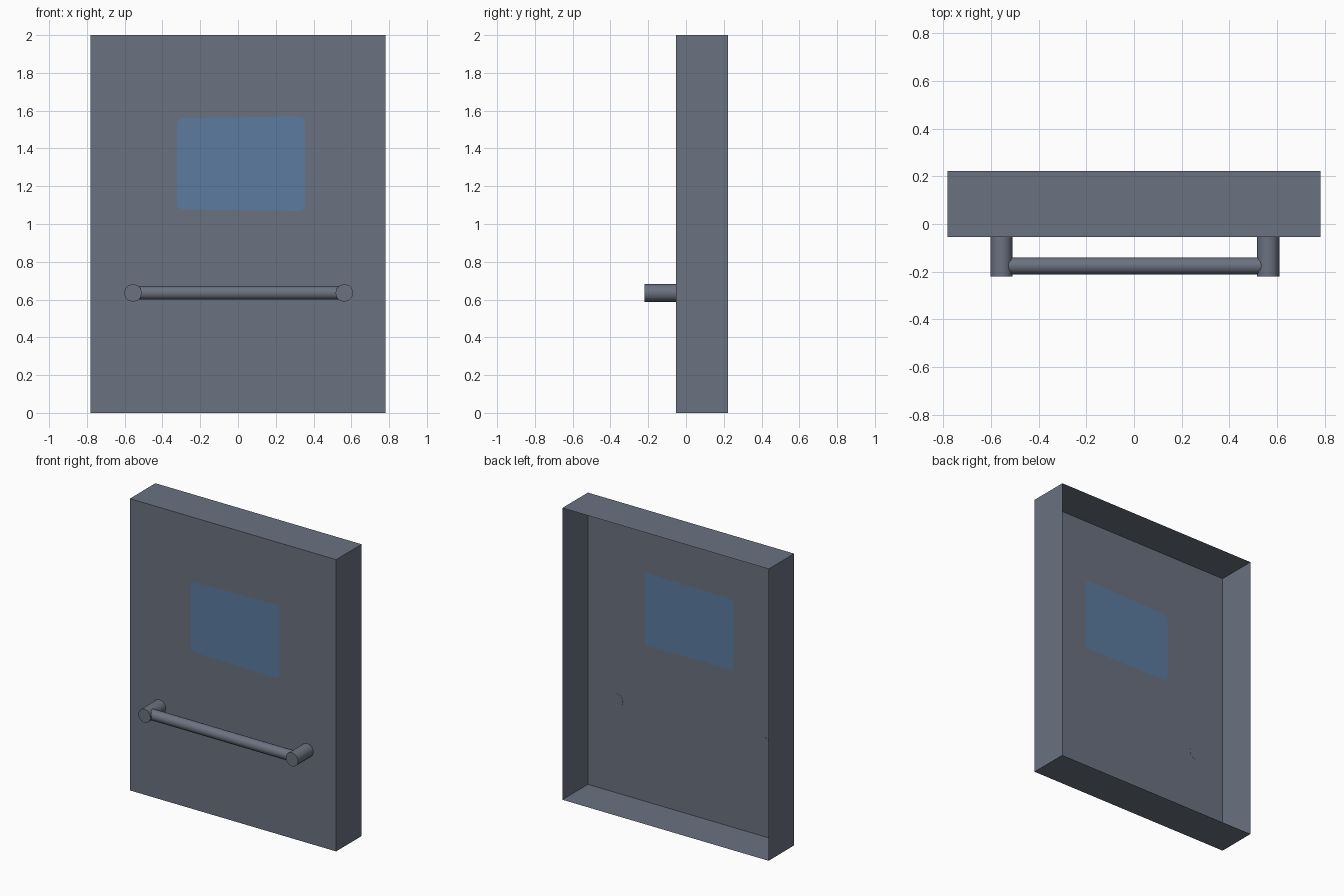
import bpy, bmesh, math
from mathutils import Vector

if "Cube" in bpy.data.objects:
    bpy.data.objects.remove(bpy.data.objects["Cube"])

HALF_W, HEIGHT = 0.782, 2.0
FRONT, BACK = -0.054, 0.222
HANDLE_Z = 0.635


def material(name, rgb):
    m = bpy.data.materials.new(name)
    m.diffuse_color = (*rgb, 1)
    m.use_nodes = True
    m.node_tree.nodes["Principled BSDF"].inputs["Base Color"].default_value = m.diffuse_color
    return m


grey = material("slate_grey", (0.147, 0.168, 0.216))
blue = material("glass_blue", (0.105, 0.198, 0.347))


def rounded_outline(corners, r, steps=4):
    """Points of a polygon with softened corners (x, z)."""
    pts = []
    n = len(corners)
    for i, c in enumerate(corners):
        c = Vector(c)
        a = c + (Vector(corners[i - 1]) - c).normalized() * r
        b = c + (Vector(corners[(i + 1) % n]) - c).normalized() * r
        for k in range(steps + 1):
            t = k / steps
            pts.append(a * (1 - t) ** 2 + c * 2 * t * (1 - t) + b * t * t)
    return pts


def ring(bm, pts, y):
    verts = [bm.verts.new((p[0], y, p[1])) for p in pts]
    edges = [bm.edges.new((verts[i - 1], verts[i])) for i in range(len(verts))]
    return verts, edges


# Door panel: thin sheet, open at the back, with the window cut into the front
bm = bmesh.new()
rect = [(-HALF_W, 0), (HALF_W, 0), (HALF_W, HEIGHT), (-HALF_W, HEIGHT)]
pane = [(-0.322, 1.077), (0.354, 1.069), (0.354, 1.57), (-0.322, 1.56)]
outer, outer_edges = ring(bm, rect, FRONT)
inner, inner_edges = ring(bm, rounded_outline(pane, 0.035), FRONT)
bmesh.ops.triangle_fill(bm, edges=outer_edges + inner_edges,
                        use_beauty=True, normal=(0, -1, 0))
for f in bm.faces:
    f.normal_update()
    if f.normal.y > 0:
        f.normal_flip()
window = bm.faces.new(inner)
window.material_index = 1

# Side walls, running back from the front sheet
rear = [bm.verts.new((x, BACK, z)) for x, z in rect]
for i in range(4):
    bm.faces.new((outer[i], outer[i - 1], rear[i - 1], rear[i]))
bmesh.ops.recalc_face_normals(bm, faces=bm.faces)
window.normal_update()
if window.normal.y > 0:
    bmesh.ops.reverse_faces(bm, faces=bm.faces)

mesh = bpy.data.meshes.new("door_panel")
bm.to_mesh(mesh)
bm.free()
panel = bpy.data.objects.new("door_panel", mesh)
bpy.context.collection.objects.link(panel)
mesh.materials.append(grey)
mesh.materials.append(blue)


def rod(name, start, end, radius, sides=12):
    start, end = Vector(start), Vector(end)
    axis = end - start
    bpy.ops.mesh.primitive_cylinder_add(
        vertices=sides, radius=radius, depth=axis.length,
        location=(start + end) / 2,
        rotation=axis.to_track_quat('Z', 'Y').to_euler())
    ob = bpy.context.object
    ob.name = name
    ob.data.materials.append(grey)
    bpy.ops.object.shade_smooth_by_angle(angle=math.radians(40))


# Handle: two posts and a cross bar
posts = {"handle_post_left": -0.556, "handle_post_right": 0.563}
for name, x in posts.items():
    rod(name, (x, -0.22, HANDLE_Z), (x, FRONT + 0.001, HANDLE_Z), 0.047)
rod("handle_bar", (-0.55, -0.176, HANDLE_Z), (0.557, -0.176, HANDLE_Z), 0.036)
